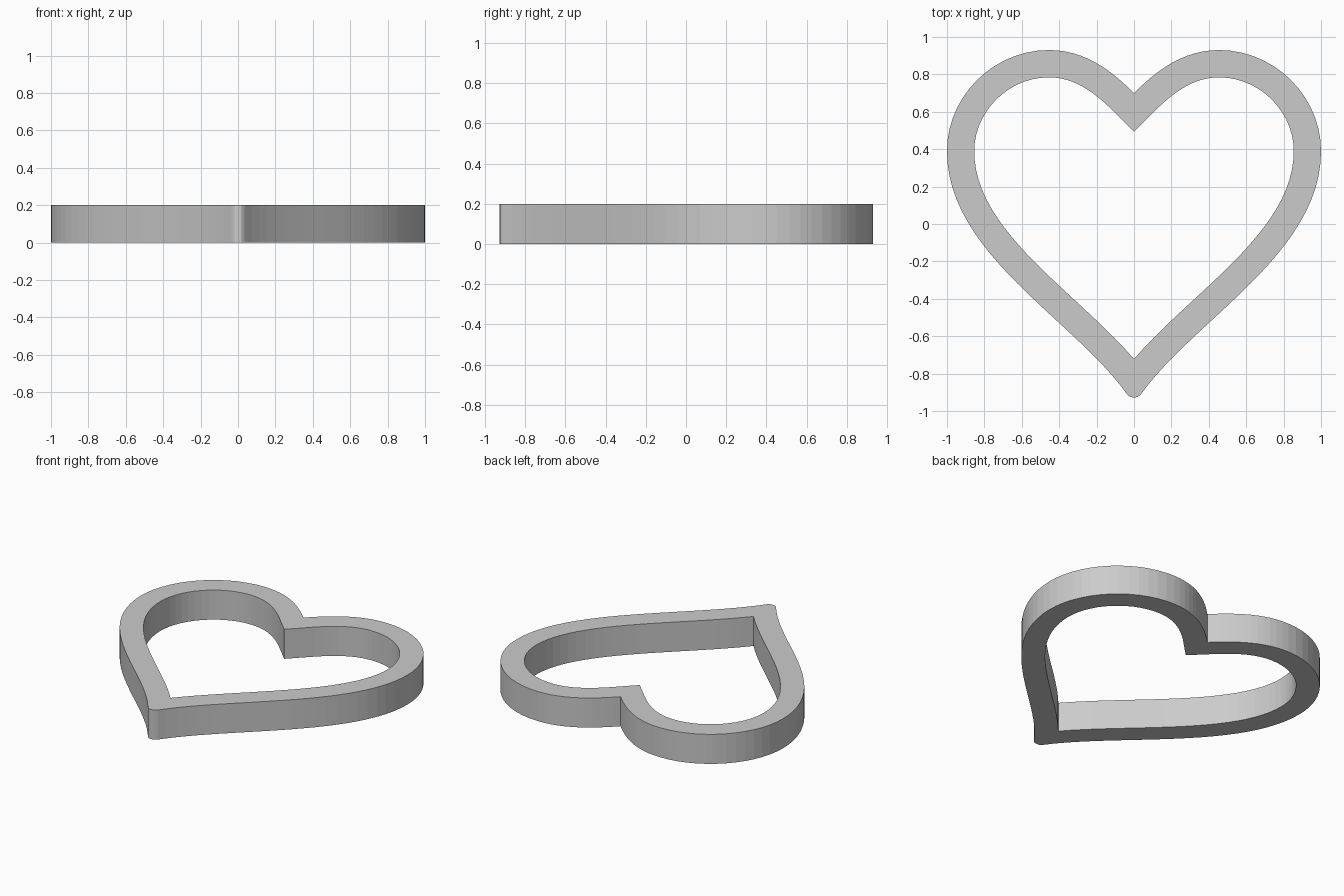
import bpy, bmesh
from mathutils import Vector
from mathutils.geometry import interpolate_bezier

if "Cube" in bpy.data.objects:
    bpy.data.objects.remove(bpy.data.objects["Cube"])

HEIGHT, WALL = 0.2, 0.146


def bezier(a, b, c, d, n):
    pts = interpolate_bezier(*[Vector((*p, 0)) for p in (a, b, c, d)], n + 1)
    return [Vector((p.x, p.y)) for p in pts]


# Right half of the outer outline, from the notch clockwise to the tip
outer = bezier((0, 0.70), (0.13, 0.83), (0.27, 0.93), (0.455, 0.93), 12)
outer += bezier((0.455, 0.93), (0.755, 0.93), (1, 0.68), (1, 0.39), 14)[1:]
outer += bezier((1, 0.39), (1, -0.16), (0.32, -0.51), (0.035, -0.913), 24)[1:]
outer += [Vector((0.02, -0.925)), Vector((0, -0.928))]

# Inner outline: parallel offset, mitred at the notch and cut off at x = 0
inner = [Vector((0, outer[0].y - WALL * 2 ** 0.5))]
tip = None
for i in range(1, len(outer)):
    if tip is None:
        t = (outer[min(i + 1, len(outer) - 1)] - outer[i - 1]).normalized()
        p = outer[i] + Vector((t.y, -t.x)) * WALL
        if p.x <= 0:
            q = inner[-1]
            p = tip = q.lerp(p, q.x / (q.x - p.x))
            tip.x = 0
    else:
        p = tip
    inner.append(p)

# Half of the heart-shaped band
bm = bmesh.new()
rings = []
for o, n in zip(outer, inner):
    rings.append([bm.verts.new((p.x, p.y, z)) for p, z in
                  ((o, 0), (o, HEIGHT), (n, HEIGHT), (n, 0))])
for a, b in zip(rings, rings[1:]):
    for k in range(4):
        j = (k + 1) % 4
        bm.faces.new((a[k], a[j], b[j], b[k]))
bmesh.ops.remove_doubles(bm, verts=bm.verts, dist=1e-5)
bmesh.ops.recalc_face_normals(bm, faces=bm.faces)
# Make sure the top faces up
top = next(f for f in bm.faces if f.calc_center_median().z > HEIGHT - 1e-4)
if top.normal.z < 0:
    bmesh.ops.reverse_faces(bm, faces=bm.faces)

mesh = bpy.data.meshes.new("heart_band")
bm.to_mesh(mesh)
bm.free()
heart = bpy.data.objects.new("heart_band", mesh)
bpy.context.collection.objects.link(heart)

# Other half
mirror = heart.modifiers.new("mirror", 'MIRROR')
mirror.use_axis[0] = True
mirror.use_clip = True
mirror.merge_threshold = 0.0005
